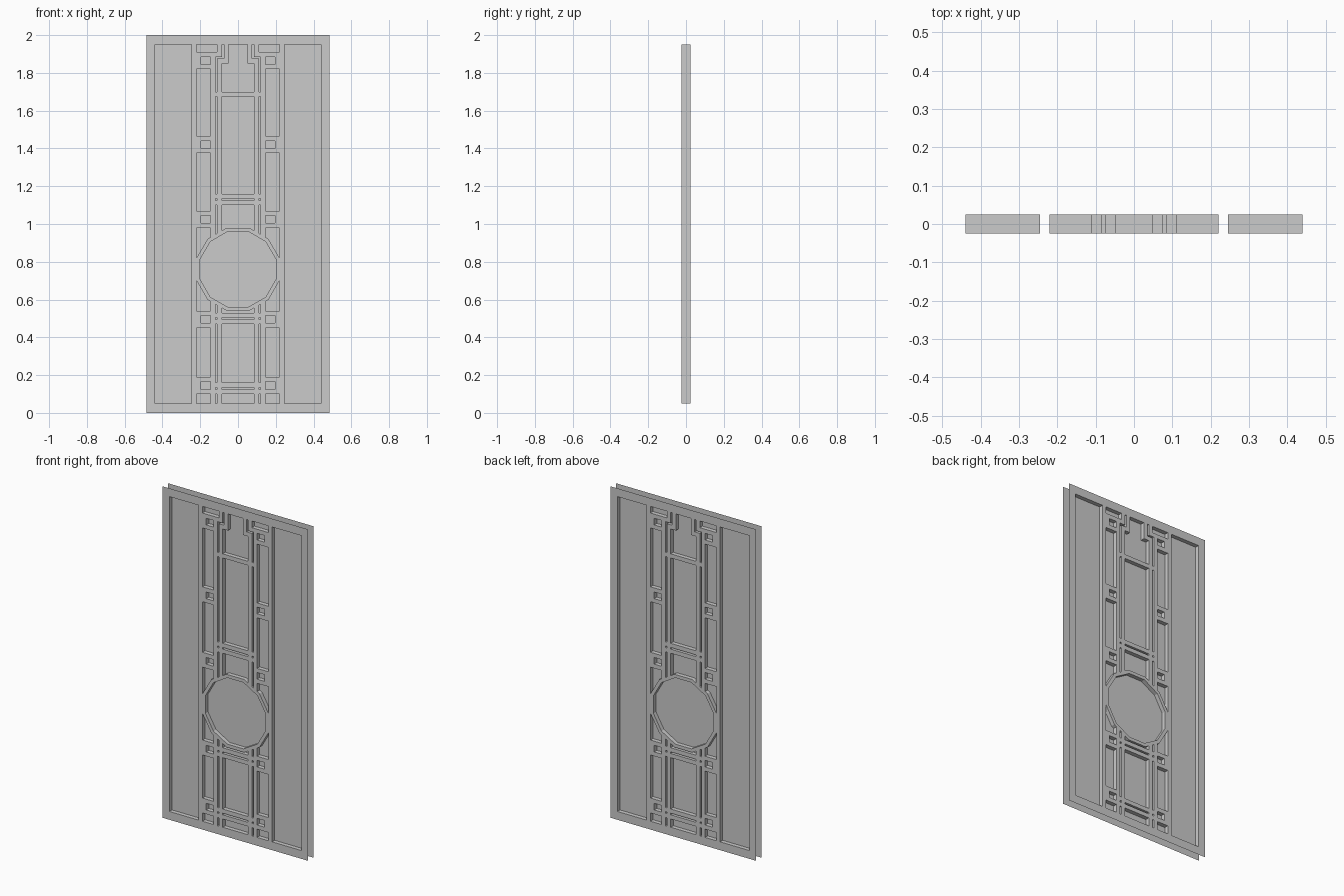
import bpy, bmesh, math

if "Cube" in bpy.data.objects:
    bpy.data.objects.remove(bpy.data.objects["Cube"])

D = 0.025          # half depth of the lattice
W, H = 0.485, 2.0  # half width and height
B = 0.025          # bar width
RC = 0.76          # centre height of the ring


def finish(bm, name):
    bmesh.ops.remove_doubles(bm, verts=bm.verts, dist=1e-5)
    bmesh.ops.recalc_face_normals(bm, faces=bm.faces)
    me = bpy.data.meshes.new(name)
    bm.to_mesh(me)
    bm.free()
    ob = bpy.data.objects.new(name, me)
    bpy.context.collection.objects.link(ob)
    return ob


def quad(bm, *pts):
    return bm.faces.new([bm.verts.new(p) for p in pts])


# Solid areas of the right half as (x0, x1, z0, z1)
rects = [
    (0.44, W, 0, H), (0.22, 0.245, 0, H),            # stiles
    (0, W, 0, 0.05), (0, W, 1.95, H),                # rails
    (0.085, 0.11, 1.885, 1.95), (0.085, 0.22, 1.885, 1.91),   # outer top step
    (0.05, 0.075, 1.85, 1.95), (0.05, 0.11, 1.85, 1.875),     # inner top step
    (0.12, 0.145, 0.928, 1.91), (0.085, 0.11, 0.948, 1.875),  # bars above ring
    (0.12, 0.145, 0.05, 2 * RC - 0.928),                      # bars below ring
    (0.085, 0.11, 0.05, 2 * RC - 0.948),
]
# Cross bars
for top in (1.70, 1.16, 1.125, 0.53, 0.495, 0.16, 0.125):
    rects.append((0, 0.145, top - B, top))
# Side brackets
for top in (1.91, 1.465, 1.07, 0.54, 0.19):
    bot = top - 0.09
    rects += [(0.145, 0.22, top - B, top), (0.145, 0.22, bot, bot + B),
              (0.195, 0.22, bot, top)]
rects += [(-b, -a, c, d) for a, b, c, d in rects]


# Lattice frame: two sheets joined by the walls of the openings
def grid_lines(values):
    return sorted({round(v, 4) for v in values})


xs = grid_lines([v for r in rects for v in r[:2]])
zs = grid_lines([v for r in rects for v in r[2:]])
nx, nz = len(xs) - 1, len(zs) - 1


def is_solid(i, j):
    x, z = (xs[i] + xs[i + 1]) / 2, (zs[j] + zs[j + 1]) / 2
    return any(a < x < b and c < z < d for a, b, c, d in rects)


solid = [[is_solid(i, j) for j in range(nz)] for i in range(nx)]
bm = bmesh.new()
for i in range(nx):
    for j in range(nz):
        x0, x1, z0, z1 = xs[i], xs[i + 1], zs[j], zs[j + 1]
        if solid[i][j]:
            for y in (-D, D):
                quad(bm, (x0, y, z0), (x1, y, z0), (x1, y, z1), (x0, y, z1))
        if i + 1 < nx and solid[i][j] != solid[i + 1][j]:
            quad(bm, (x1, -D, z0), (x1, D, z0), (x1, D, z1), (x1, -D, z1))
        if j + 1 < nz and solid[i][j] != solid[i][j + 1]:
            quad(bm, (x0, -D, z1), (x1, -D, z1), (x1, D, z1), (x0, D, z1))
bmesh.ops.remove_doubles(bm, verts=bm.verts, dist=1e-5)
bmesh.ops.dissolve_limit(bm, angle_limit=0.01, verts=bm.verts, edges=bm.edges)
finish(bm, "lattice_frame")

# Twelve-sided ring
bm = bmesh.new()


def ring_point(apothem, k, y):
    a = math.radians(15 + 30 * k)
    r = apothem / math.cos(math.radians(15))
    return (r * math.cos(a), y, RC + r * math.sin(a))


for k in range(12):
    profile = [(0.22, -D), (0.22, D), (0.20, D), (0.20, -D)]
    for (r0, y0), (r1, y1) in zip(profile, profile[1:] + profile[:1]):
        quad(bm, ring_point(r0, k, y0), ring_point(r0, k + 1, y0),
             ring_point(r1, k + 1, y1), ring_point(r1, k, y1))
finish(bm, "round_window_ring")

# Thin backing panels inside the openings
bm = bmesh.new()
for x0, x1 in ((-0.44, -0.245), (-0.22, 0.22), (0.245, 0.44)):
    quad(bm, (x0, 0, 0.05), (x1, 0, 0.05), (x1, 0, 1.95), (x0, 0, 1.95))
finish(bm, "backing_panel")
